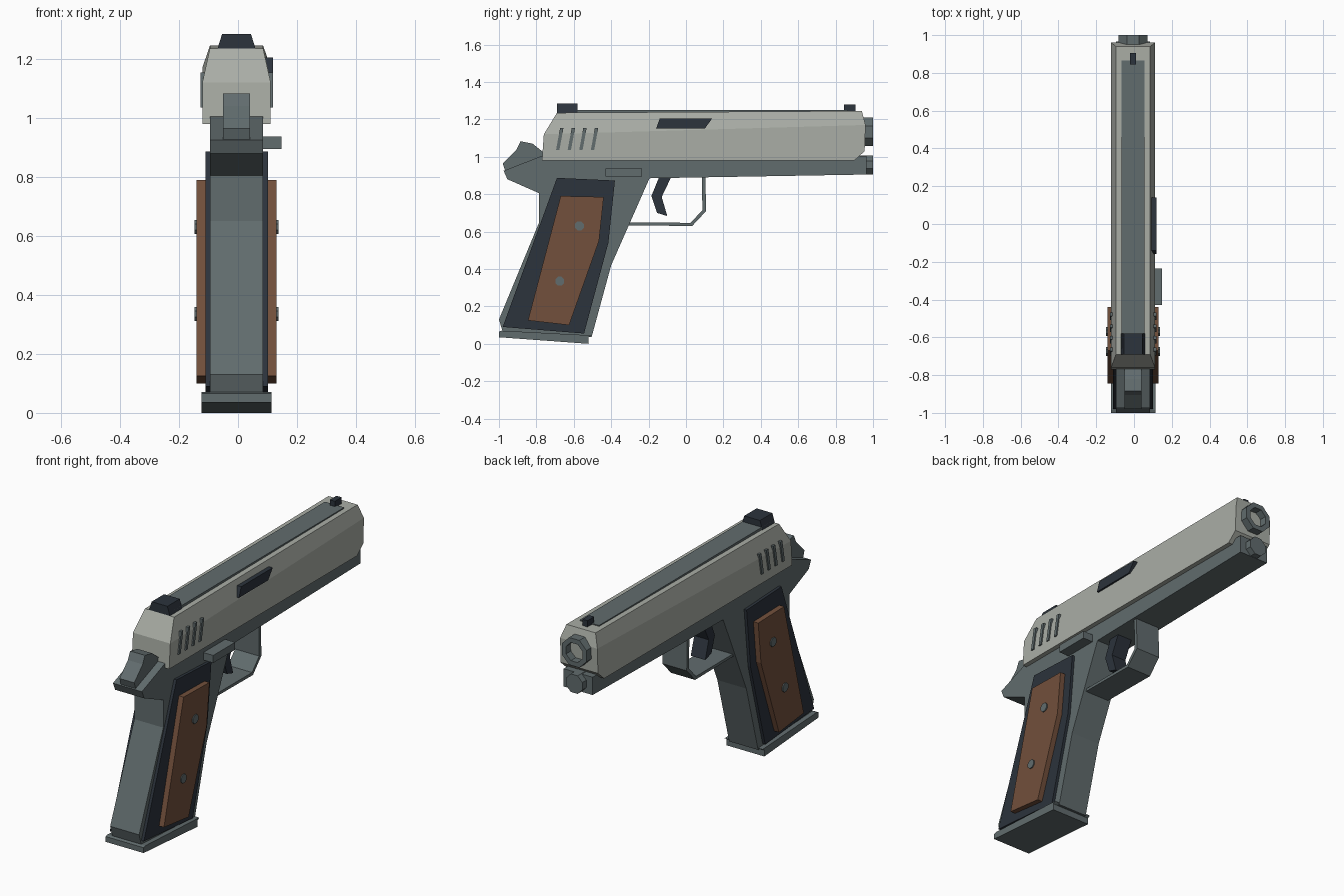
import bpy, bmesh, math
from mathutils import Matrix

if "Cube" in bpy.data.objects:
    bpy.data.objects.remove(bpy.data.objects["Cube"])

CX = -0.005  # centre line of the gun


def material(name, rgb):
    m = bpy.data.materials.new(name)
    m.diffuse_color = (*rgb, 1)
    m.use_nodes = True
    m.node_tree.nodes["Principled BSDF"].inputs["Base Color"].default_value = m.diffuse_color
    return m


STEEL = material("pale_steel", (0.40, 0.42, 0.38))
GREY = material("grey_metal", (0.12, 0.15, 0.155))
DARK = material("dark_metal", (0.025, 0.033, 0.045))
WOOD = material("wood", (0.17, 0.08, 0.045))


def finish(name, bm, mat):
    bmesh.ops.recalc_face_normals(bm, faces=bm.faces)
    me = bpy.data.meshes.new(name)
    bm.to_mesh(me)
    bm.free()
    me.materials.append(mat)
    ob = bpy.data.objects.new(name, me)
    bpy.context.collection.objects.link(ob)
    return ob


def prism(name, pts, x0, x1, mat, taper=None, split=None):
    """Extrude a (y, z) outline from x0 to x1; taper(z) scales the width, split joins two corners."""
    bm = bmesh.new()
    rings = []
    mid = (x0 + x1) / 2
    for x in (x0, x1):
        rings.append([bm.verts.new((mid + (x - mid) * (taper(z) if taper else 1), y, z)) for y, z in pts])
    a, b = rings
    n = len(pts)
    bm.faces.new(a)
    bm.faces.new(b[::-1])
    for i in range(n):
        j = (i + 1) % n
        bm.faces.new((a[i], b[i], b[j], a[j]))
    if split:
        for r in rings:
            bmesh.ops.connect_verts(bm, verts=[r[split[0]], r[split[1]]])
    return finish(name, bm, mat)


def centred(name, pts, half, mat, **kw):
    return prism(name, pts, CX - half, CX + half, mat, **kw)


def rect(y0, y1, z0, z1):
    return [(y0, z0), (y1, z0), (y1, z1), (y0, z1)]


def rod(name, axis, centre, r, length, mat, bore=0):
    """Eight-sided rod along an axis, with an optional bore in its far end."""
    bm = bmesh.new()
    rot = Matrix.Rotation(math.pi / 2, 4, 'Y' if axis == 'X' else 'X') @ Matrix.Rotation(math.pi / 8, 4, 'Z')
    bmesh.ops.create_cone(bm, cap_ends=True, segments=8, radius1=r, radius2=r, depth=length,
                          matrix=Matrix.Translation(centre) @ rot)
    if bore:
        end = max(bm.faces, key=lambda f: f.calc_center_median().y)
        bmesh.ops.inset_individual(bm, faces=[end], thickness=bore)
        hole = bmesh.ops.extrude_discrete_faces(bm, faces=[end])["faces"][0]
        bmesh.ops.translate(bm, verts=hole.verts, vec=(0, -0.08, 0))
    return finish(name, bm, mat)


# Slide with narrowed top, rib and sights
centred("slide", [(-0.77, 0.98), (0.90, 0.98), (0.955, 1.03), (0.96, 1.17), (0.94, 1.245),
                  (-0.69, 1.235), (-0.76, 1.12)], 0.116, STEEL,
        taper=lambda z: 0.78 if z > 1.2 else 1, split=(3, 6))
centred("top_rib", rect(-0.66, 0.865, 1.22, 1.25), 0.06, GREY)
centred("rear_sight", rect(-0.69, -0.58, 1.23, 1.285), 0.066, DARK,
        taper=lambda z: 0.74 if z > 1.25 else 1)
centred("front_sight", rect(0.845, 0.905, 1.23, 1.28), 0.016, DARK)

# Slanted grip ribs on both sides of the slide, ejection port on the right
for i in range(4):
    y = -0.695 + 0.062 * i
    centred(f"slide_rib_{i + 1}", [(y, 1.035), (y + 0.018, 1.035), (y + 0.04, 1.155), (y + 0.022, 1.155)],
            0.123, GREY)
prism("ejection_port", [(-0.16, 1.15), (0.10, 1.15), (0.14, 1.205), (-0.14, 1.205)], 0.06, 0.118, DARK)

# Barrel and recoil rod
rod("barrel", 'Y', (CX, 0.91, 1.133), 0.083, 0.18, GREY, bore=0.028)
rod("recoil_rod", 'Y', (CX, 0.95, 0.957), 0.055, 0.10, GREY)

# Frame: dust cover, grip and beavertail in one outline
centred("frame", [(0.965, 1.005), (0.965, 0.905), (-0.195, 0.885), (-0.40, 0.42), (-0.505, 0.035),
                  (-0.98, 0.065), (-1.0, 0.13), (-0.785, 0.65), (-0.785, 0.805), (-0.955, 0.88),
                  (-0.975, 0.925), (-0.77, 1.005)], 0.09, GREY)
centred("base_plate", [(-1.0, 0.035), (-0.52, 0.0), (-0.52, 0.035), (-0.505, 0.045), (-0.985, 0.07), (-1.0, 0.065)],
        0.118, GREY)

# Grip panels and screws, through both sides
centred("grip_backing", [(-0.69, 0.887), (-0.38, 0.873), (-0.415, 0.54), (-0.545, 0.055), (-0.98, 0.09)],
        0.106, DARK)
centred("grip_panels", [(-0.67, 0.79), (-0.44, 0.785), (-0.465, 0.55), (-0.625, 0.10), (-0.845, 0.125)],
        0.136, WOOD)
for i, (y, z) in enumerate([(-0.57, 0.63), (-0.675, 0.335)]):
    rod(f"grip_screws_{i + 1}", 'X', (CX, y, z), 0.026, 0.284, GREY)

# Hammer, slide stop, trigger
centred("hammer", [(-0.74, 1.01), (-0.77, 1.03), (-0.82, 1.07), (-0.885, 1.083), (-0.905, 1.04),
                   (-0.98, 0.965), (-0.965, 0.918)], 0.046, GREY)
prism("slide_stop", rect(-0.43, -0.235, 0.895, 0.937), 0.07, 0.147, GREY)
centred("trigger", [(-0.14, 0.90), (-0.075, 0.90), (-0.13, 0.785), (-0.10, 0.683), (-0.155, 0.70),
                    (-0.185, 0.79)], 0.045, DARK)

# Trigger guard strip
centred("trigger_guard", [(-0.32, 0.648), (-0.29, 0.648), (0.025, 0.647), (0.088, 0.715), (0.084, 0.90),
                          (0.103, 0.90), (0.108, 0.71), (0.033, 0.63), (-0.29, 0.633), (-0.32, 0.633)],
        0.075, GREY)
